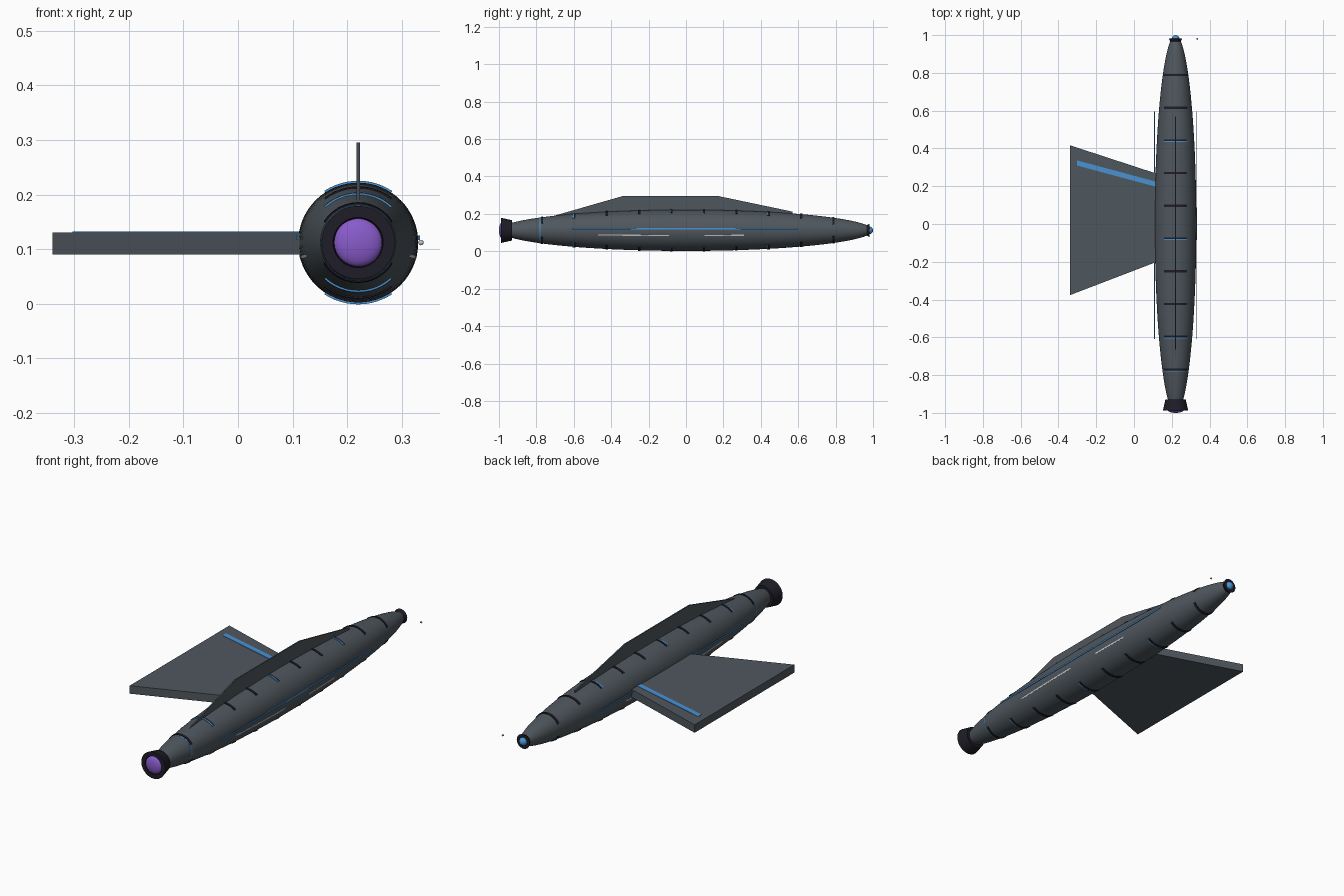
import bpy, bmesh, math
from mathutils import Matrix

if "Cube" in bpy.data.objects:
    bpy.data.objects.remove(bpy.data.objects["Cube"])

CX, CZ, R = 0.22, 0.112, 0.11   # hull axis and largest radius


def material(name, rgb):
    m = bpy.data.materials.new(name)
    m.diffuse_color = (*rgb, 1)
    m.use_nodes = True
    m.node_tree.nodes["Principled BSDF"].inputs["Base Color"].default_value = m.diffuse_color
    return m


GREY = material("hull grey", (0.078, 0.095, 0.11))
BLACK = material("dark trim", (0.013, 0.012, 0.019))
BLUE = material("glow blue", (0.065, 0.29, 0.65))
PURPLE = material("engine purple", (0.25, 0.105, 0.60))
PALE = material("pale grey", (0.6, 0.62, 0.65))


def make(name, verts, faces, mat, smooth=False):
    bm = bmesh.new()
    vs = [bm.verts.new(v) for v in verts]
    for f in faces:
        bm.faces.new([vs[i] for i in f])
    bmesh.ops.remove_doubles(bm, verts=bm.verts, dist=1e-6)
    bmesh.ops.recalc_face_normals(bm, faces=bm.faces)
    me = bpy.data.meshes.new(name)
    bm.to_mesh(me)
    bm.free()
    me.materials.append(mat)
    ob = bpy.data.objects.new(name, me)
    bpy.context.collection.objects.link(ob)
    if smooth:
        bpy.context.view_layer.objects.active = ob
        ob.select_set(True)
        bpy.ops.object.shade_smooth_by_angle(angle=math.radians(35))
        ob.select_set(False)
    return ob


def lathe(name, profile, mat, n=48, closed=False):
    """Turn (y, radius) points around the hull axis."""
    verts = [(CX + r * math.cos(2 * math.pi * k / n), y, CZ + r * math.sin(2 * math.pi * k / n))
             for y, r in profile for k in range(n)]
    rows = len(profile)
    faces = [(i * n + k, i * n + (k + 1) % n, (i + 1) % rows * n + (k + 1) % n, (i + 1) % rows * n + k)
             for i in range(rows if closed else rows - 1) for k in range(n)]
    if not closed:
        faces += [tuple(range(n)), tuple(range((rows - 1) * n, rows * n))]
    return make(name, verts, faces, mat, True)


def prism(name, outline, axis, lo, hi, mat):
    """Extrude a 2D outline along x (outline y,z) or z (outline x,y)."""
    def put(p, t):
        return (t, *p) if axis == "x" else (*p, t)
    n = len(outline)
    verts = [put(p, lo) for p in outline] + [put(p, hi) for p in outline]
    faces = [tuple(range(n)), tuple(range(n, 2 * n))]
    faces += [(i, (i + 1) % n, n + (i + 1) % n, n + i) for i in range(n)]
    return make(name, verts, faces, mat)


def hull_r(y):
    return R * math.sqrt(max(0, 1 - y * y))


def hull_strip(name, y0, y1, a0, a1, lift, mat, ny=1, na=12):
    """Thin plate following the hull between two angles."""
    verts, faces = [], []
    for off in (-0.004, lift):
        for i in range(ny + 1):
            y = y0 + (y1 - y0) * i / ny
            r = hull_r(y) + off
            for k in range(na + 1):
                a = a0 + (a1 - a0) * k / na
                verts.append((CX + r * math.cos(a), y, CZ + r * math.sin(a)))
    w, layer = na + 1, (ny + 1) * (na + 1)
    for i in range(ny):
        for k in range(na):
            q = (i * w + k, i * w + k + 1, (i + 1) * w + k + 1, (i + 1) * w + k)
            faces += [q, tuple(v + layer for v in q)]
    rim = [k for k in range(na)] + [i * w + na for i in range(ny)]
    rim += [ny * w + k for k in range(na, 0, -1)] + [i * w for i in range(ny, 0, -1)]
    for a, b in zip(rim, rim[1:] + rim[:1]):
        faces.append((a, b, b + layer, a + layer))
    return make(name, verts, faces, mat)


# Spindle hull
ys = [-0.945 + 1.915 * (0.5 - 0.5 * math.cos(math.pi * i / 48)) for i in range(49)]
lathe("hull", [(y, hull_r(y)) for y in ys], GREY, 64)

# Engine nozzle and glow
lathe("engine_nozzle", [(-0.93, 0.0), (-0.93, 0.054), (-0.988, 0.067), (-0.988, 0.046), (-0.97, 0.043), (-0.97, 0.0)],
      BLACK, closed=False)
lathe("engine_glow", [(-0.97, 0.043)] +
      [(-0.983 - 0.017 * math.sin(t * math.pi / 16), 0.044 * math.cos(t * math.pi / 16)) for t in range(8)] +
      [(-1.0, 0.001)], PURPLE)

# Nose collar and sensor
lathe("nose_collar", [(0.962, 0.026), (0.982, 0.036), (0.982, 0.001)], BLACK)
lathe("nose_sensor", [(0.978 + 0.022 * math.sin(t * math.pi / 16), 0.021 * math.cos(t * math.pi / 16) + 1e-4)
                      for t in range(9)], BLUE, 32)

# Hull bands above and below
for i in range(10):
    y = 0.789 - 0.1732 * i
    half = math.asin(min(0.95, 0.06 / hull_r(y)))
    for side, mid in (("top", math.pi / 2), ("bottom", -math.pi / 2)):
        hull_strip(f"band_{side}_{i}", y - 0.006, y + 0.006, mid - half, mid + half, 0.003, BLACK)
        if i % 3 == 2:
            hull_strip(f"band_light_{side}_{i}", y - 0.009, y - 0.003, mid - half, mid + half, 0.0035, BLUE)
lathe("tail_ring", [(-0.782, hull_r(-0.782) - 0.002), (-0.782, hull_r(-0.782) + 0.0006),
                    (-0.777, hull_r(-0.777) + 0.0006), (-0.777, hull_r(-0.777) - 0.002)], BLUE, closed=True)

# Side light bars and pale dashes on both flanks
for s, side in ((1, "right"), (-1, "left")):
    x = CX + s * 0.1115
    prism(f"light_bar_{side}", [(-0.61, 0.117), (0.595, 0.117), (0.595, 0.125), (-0.61, 0.125)],
          "x", x - 0.0015, x + 0.0015, BLUE)
    for k, (y0, y1) in enumerate(((-0.47, -0.09), (0.10, 0.31))):
        a = -0.25 if s > 0 else math.pi + 0.25
        hull_strip(f"dash_{side}_{k}", y0, y1, a - 0.03, a + 0.03, 0.0008, PALE, 12, 2)

# Dorsal fin
prism("dorsal_fin", [(-0.74, 0.18), (-0.34, 0.295), (0.175, 0.295), (0.57, 0.212), (0.57, 0.16), (-0.74, 0.15)],
      "x", CX - 0.003, CX + 0.003, GREY)

# Single wing with leading-edge stripe
prism("wing", [(-0.34, 0.417), (0.14, 0.26), (0.14, -0.193), (-0.34, -0.377)], "z", 0.09, 0.13, GREY)
prism("wing_stripe", [(-0.303, 0.337), (0.125, 0.222), (0.125, 0.195), (-0.303, 0.31)], "z", 0.129, 0.132, BLUE)

# Tiny marker light beside the nose
bm = bmesh.new()
bmesh.ops.create_uvsphere(bm, u_segments=12, v_segments=8, radius=0.005,
                          matrix=Matrix.Translation((0.335, 0.98, CZ)))
me = bpy.data.meshes.new("marker_light")
bm.to_mesh(me)
bm.free()
me.materials.append(PALE)
bpy.context.collection.objects.link(bpy.data.objects.new("marker_light", me))
